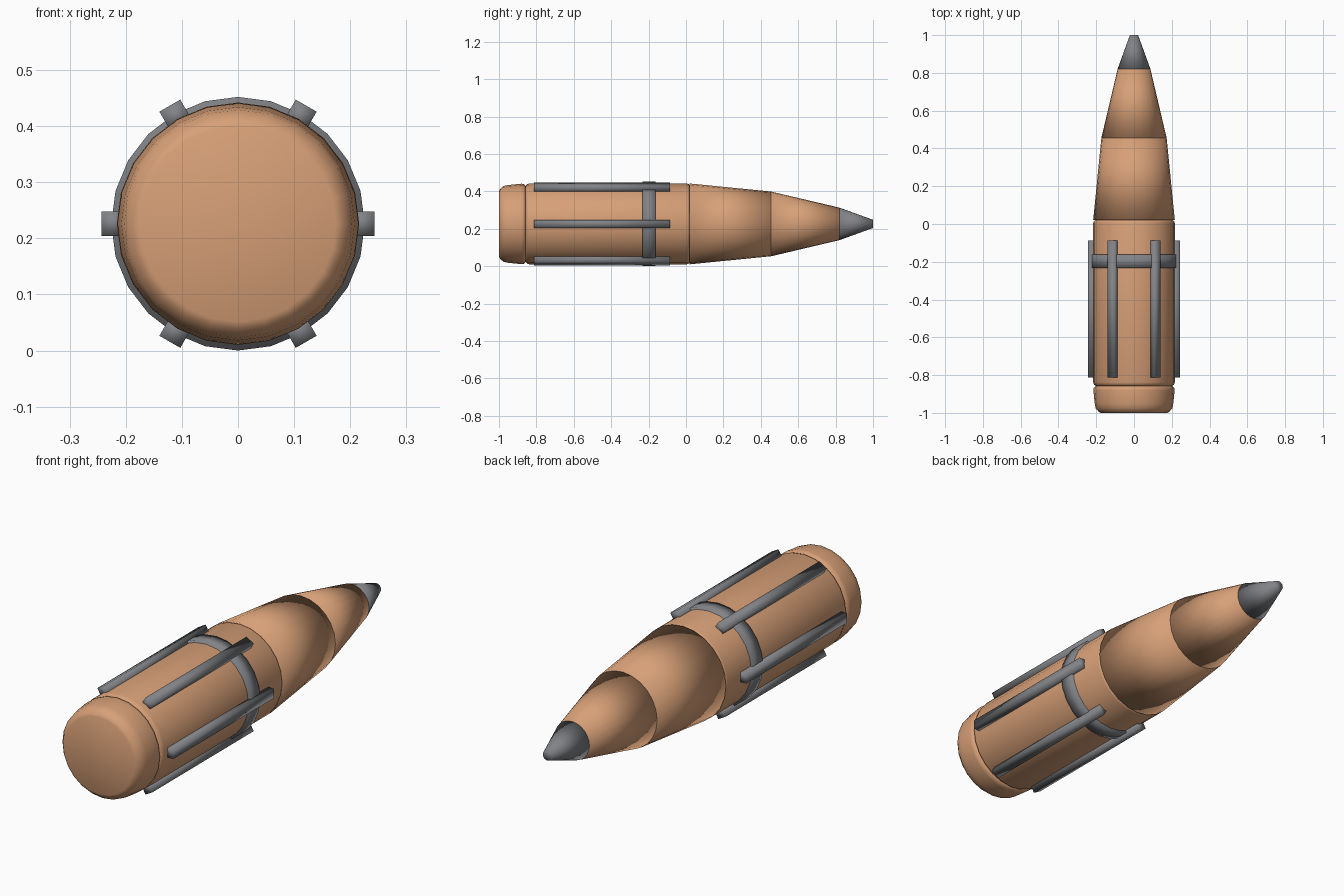
import bpy, bmesh, math
from mathutils import Matrix, Vector

cube = bpy.data.objects.get("Cube")
if cube:
    bpy.data.objects.remove(cube, do_unlink=True)

AXIS_Z = 0.226
SIDES = 24


def material(name, color):
    m = bpy.data.materials.new(name)
    m.use_nodes = True
    m.diffuse_color = color
    m.node_tree.nodes["Principled BSDF"].inputs["Base Color"].default_value = color
    return m


copper = material("copper", (0.68, 0.35, 0.185, 1))
steel = material("grey steel", (0.22, 0.225, 0.24, 1))


def finish(bm, name, mat, angle=None):
    bmesh.ops.recalc_face_normals(bm, faces=bm.faces)
    mesh = bpy.data.meshes.new(name)
    bm.to_mesh(mesh)
    bm.free()
    mesh.materials.append(mat)
    obj = bpy.data.objects.new(name, mesh)
    bpy.context.collection.objects.link(obj)
    obj.location.z = AXIS_Z
    bpy.ops.object.select_all(action="DESELECT")
    obj.select_set(True)
    bpy.context.view_layer.objects.active = obj
    if angle is None:
        bpy.ops.object.shade_smooth()
    else:
        bpy.ops.object.shade_smooth_by_angle(angle=math.radians(angle))
    return obj


def lathe(name, profile, mat, angle=None):
    """Capped solid of revolution along y from (y, radius) pairs."""
    bm = bmesh.new()
    rings = []
    for y, r in profile:
        angles = [math.tau * i / SIDES for i in range(SIDES)]
        rings.append([bm.verts.new((r * math.sin(a), y, r * math.cos(a))) for a in angles])
    for a, b in zip(rings, rings[1:]):
        for i in range(SIDES):
            j = (i + 1) % SIDES
            bm.faces.new((a[i], a[j], b[j], b[i]))
    bm.faces.new(rings[0])
    bm.faces.new(rings[-1])
    return finish(bm, name, mat, angle)


# Casing: rounded base rim and main tube, separated by a groove
lathe("base_rim", [(-1, 0.175), (-0.994, 0.187), (-0.975, 0.203), (-0.95, 0.208),
                   (-0.88, 0.215), (-0.867, 0.213), (-0.857, 0.203)], copper, 50)
lathe("casing_tube", [(-0.857, 0.203), (-0.85, 0.212), (-0.838, 0.216),
                      (0.005, 0.216), (0.014, 0.213), (0.02, 0.205)], copper, 50)

# Tapered nose sections and tip
lathe("lower_nose", [(0.02, 0.216), (0.455, 0.173)], copper)
lathe("upper_nose", [(0.455, 0.173), (0.82, 0.087)], copper)
lathe("tip", [(0.82, 0.087), (1.0, 0.022)], steel)

# Clamp band
lathe("clamp_band", [(-0.233, 0.226), (-0.162, 0.226)], steel)

# Six rails around the casing
for k in range(6):
    bm = bmesh.new()
    bmesh.ops.create_cube(bm, size=1)
    bmesh.ops.transform(bm, verts=bm.verts, matrix=(
        Matrix.Rotation(math.radians(60 * k), 4, "Y")
        @ Matrix.Translation(Vector((0.2215, -0.45, 0)))
        @ Matrix.Diagonal((0.043, 0.727, 0.043, 1))))
    finish(bm, f"rail_{k + 1}", steel)
